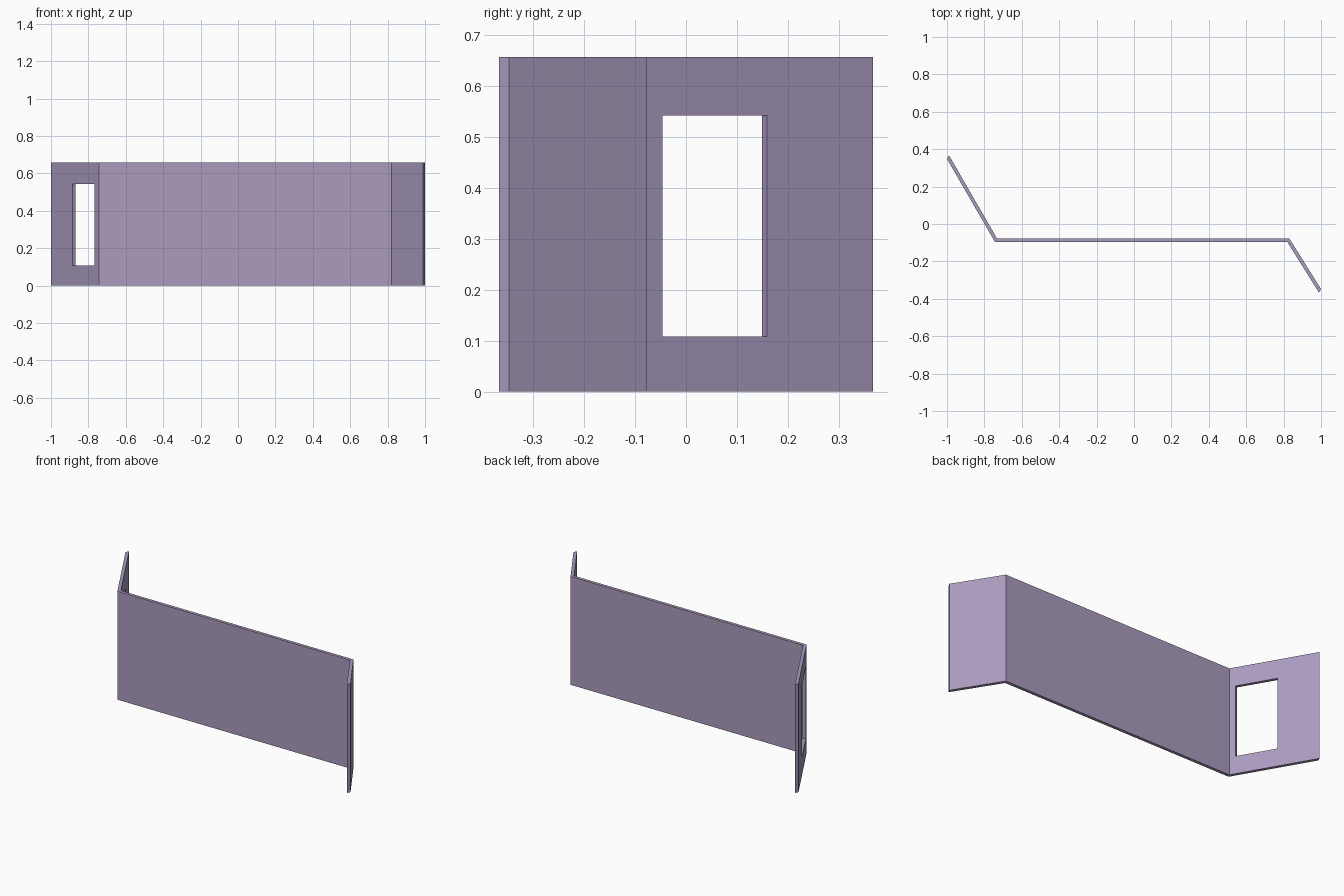
import bpy, bmesh, math
from mathutils import Matrix, Vector

if "Cube" in bpy.data.objects:
    bpy.data.objects.remove(bpy.data.objects["Cube"])

HEIGHT = 0.658
SHIFT = Vector((0.011, 0.019))   # front face to back face, mitred at the bends


def make_object(name, bm):
    bmesh.ops.recalc_face_normals(bm, faces=bm.faces)
    mesh = bpy.data.meshes.new(name)
    bm.to_mesh(mesh)
    bm.free()
    obj = bpy.data.objects.new(name, mesh)
    bpy.context.collection.objects.link(obj)
    return obj


# Folded wall: plan outline of the zigzag, extruded upward
front = [Vector(p) for p in ((-1, 0.348), (-0.743, -0.097), (0.82, -0.097), (0.989, -0.367))]
outline = front + [p + SHIFT for p in reversed(front)]
bm = bmesh.new()
base = bm.faces.new([bm.verts.new((p.x, p.y, 0)) for p in outline])
ext = bmesh.ops.extrude_face_region(bm, geom=[base])
top = [g for g in ext["geom"] if isinstance(g, bmesh.types.BMVert)]
bmesh.ops.translate(bm, verts=top, vec=(0, 0, HEIGHT))
wall = make_object("folded_wall", bm)

mat = bpy.data.materials.new("mauve_grey")
mat.diffuse_color = (0.40, 0.33, 0.52, 1)
mat.use_nodes = True
mat.node_tree.nodes["Principled BSDF"].inputs["Base Color"].default_value = mat.diffuse_color
wall.data.materials.append(mat)

# Window opening, square to the left wing
bm = bmesh.new()
bmesh.ops.create_cube(bm, size=1, matrix=(
    Matrix.Translation((-0.826, 0.047, 0.3255))
    @ Matrix.Rotation(math.radians(120), 4, 'Z')
    @ Matrix.Diagonal((0.237, 0.15, 0.435, 1))))
cutter = make_object("window_cutter", bm)
cutter.hide_render = True

mod = wall.modifiers.new("window", 'BOOLEAN')
mod.operation = 'DIFFERENCE'
mod.solver = 'EXACT'
mod.object = cutter
bpy.context.view_layer.objects.active = wall
wall.select_set(True)
bpy.ops.object.modifier_apply(modifier=mod.name)
bpy.data.objects.remove(cutter)
